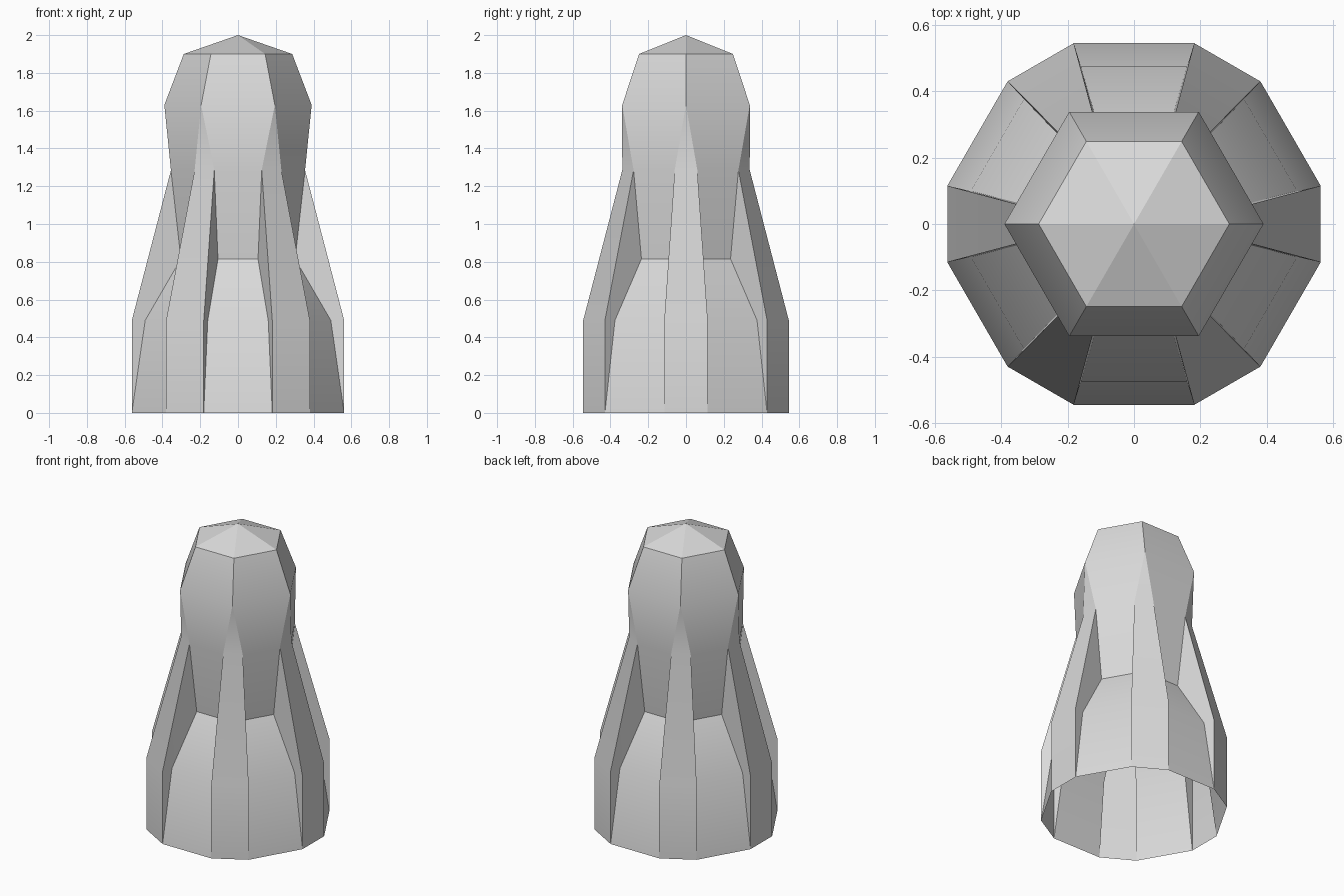
import bpy, bmesh, math

if "Cube" in bpy.data.objects:
    bpy.data.objects.remove(bpy.data.objects["Cube"])

grey = bpy.data.materials.new("light grey")
grey.diffuse_color = (0.7, 0.7, 0.7, 1)
grey.use_nodes = True
grey.node_tree.nodes["Principled BSDF"].inputs["Base Color"].default_value = grey.diffuse_color

# (radius, half width, height) up the outer face of a fin
FIN = [(0.562, 0.115, 0.0), (0.562, 0.115, 0.49), (0.355, 0.06, 1.285)]
# recessed bay between two fins: slope shoulder, neck foot
BAY = [(0.475, 0.16, 0.49), (0.288, 0.106, 0.815)]
HEAD = [(0.39, 1.63), (0.287, 1.90)]
APEX = 2.0


def at(angle, r, t, z):
    """Point at distance r along the angle, shifted sideways by t."""
    c, s = math.cos(angle), math.sin(angle)
    return (r * c - t * s, r * s + t * c, z)


def finish(bm, name):
    me = bpy.data.meshes.new(name)
    bm.to_mesh(me)
    bm.free()
    ob = bpy.data.objects.new(name, me)
    me.materials.append(grey)
    bpy.context.collection.objects.link(ob)
    return ob


# Finned tower with hexagonal head, open underneath
bm = bmesh.new()
low, high, near, far, hexes = [], [], [], [], []
for k in range(6):
    ang = math.radians(60 * k)
    mid = ang + math.radians(30)
    low.append([bm.verts.new(at(ang, r, -w, z)) for r, w, z in FIN])
    high.append([bm.verts.new(at(ang, r, w, z)) for r, w, z in FIN])
    near.append([bm.verts.new(at(mid, r, -w, z)) for r, w, z in BAY])
    far.append([bm.verts.new(at(mid, r, w, z)) for r, w, z in BAY])
    hexes.append([bm.verts.new(at(ang, r, 0, z)) for r, z in HEAD])

for k in range(6):
    n = (k + 1) % 6
    a, b, p, q, h = low[k], high[k], near[k], far[k], hexes[k]
    a2, h2 = low[n], hexes[n]
    faces = [
        # fin outer face
        (a[0], b[0], b[1], a[1]), (a[1], b[1], b[2], a[2]),
        # fin side walls facing the bay
        (b[0], p[0], b[1]), (b[1], p[0], p[1], b[2]),
        (a2[0], a2[1], q[0]), (q[0], a2[1], a2[2], q[1]),
        # bay: lower panel, sloping shoulder, neck
        (b[0], a2[0], q[0], p[0]), (p[0], q[0], q[1], p[1]),
        (p[1], q[1], a2[2], b[2]),
        # head: corner triangle, lower band, upper band
        (a[2], b[2], h[0]), (b[2], a2[2], h2[0], h[0]),
        (h[0], h2[0], h2[1], h[1]),
    ]
    for f in faces:
        bm.faces.new(f)
tower = finish(bm, "finned_tower")
bpy.context.view_layer.objects.active = tower
tower.select_set(True)
bpy.ops.object.shade_smooth_by_angle(angle=math.radians(29))
tower.select_set(False)

# Flat-faced pointed cap
bm = bmesh.new()
tip = bm.verts.new((0, 0, APEX))
rim = [bm.verts.new(at(math.radians(60 * k), HEAD[1][0], 0, HEAD[1][1])) for k in range(6)]
for k in range(6):
    bm.faces.new((rim[k], rim[(k + 1) % 6], tip))
finish(bm, "pointed_cap")
